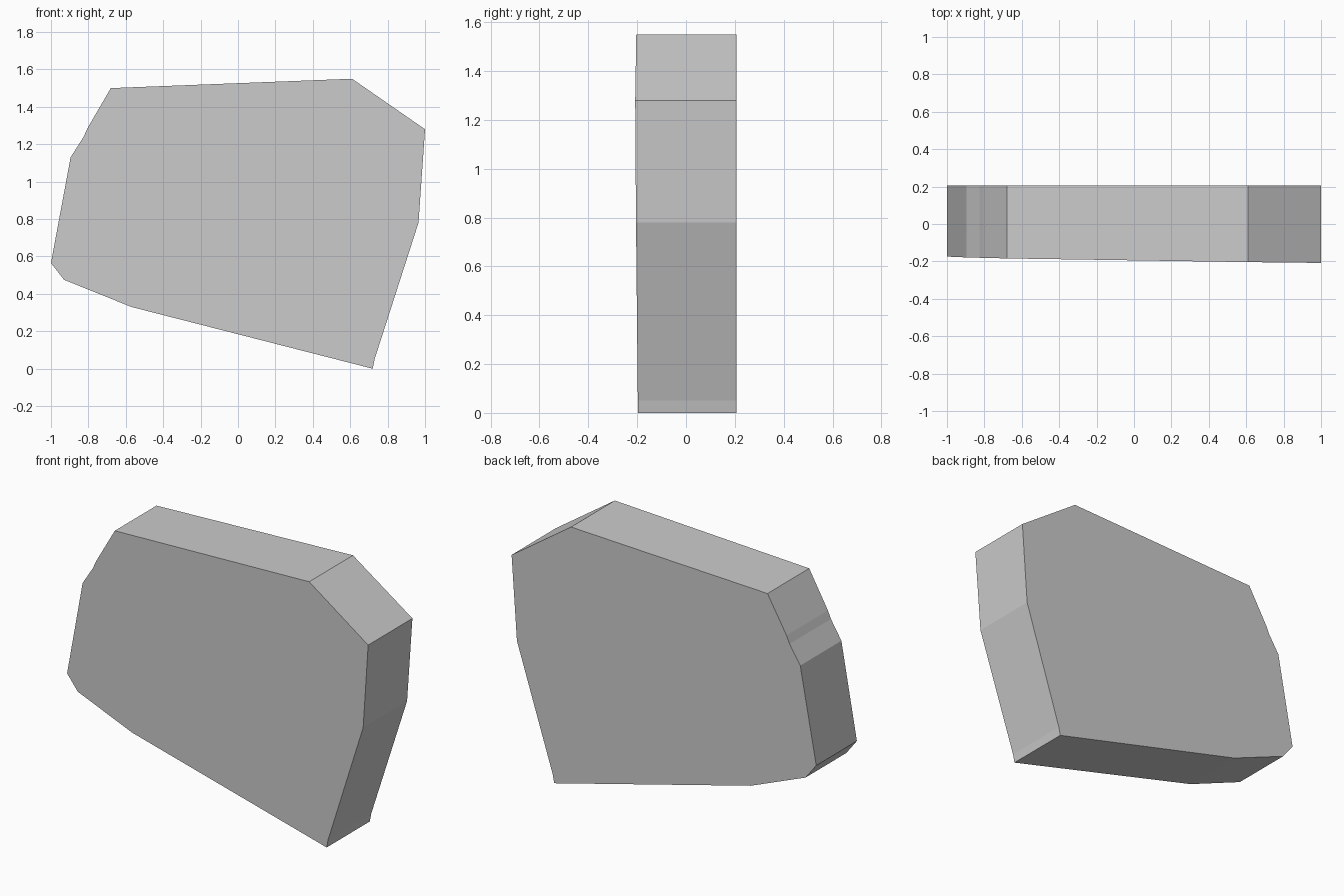
import bpy
import bmesh

cube = bpy.data.objects.get("Cube")
if cube:
    bpy.data.objects.remove(cube, do_unlink=True)

# Plain grey stone
stone = bpy.data.materials.new("light grey stone")
stone.use_nodes = True
grey = (0.6, 0.6, 0.6, 1)
stone.diffuse_color = grey
stone.node_tree.nodes["Principled BSDF"].inputs["Base Color"].default_value = grey

# Slab outline (x, z), clockwise from the upper left corner
OUTLINE = [(-0.68, 1.5), (0.61, 1.55), (1, 1.28), (0.965, 0.78),
           (0.73, 0.05), (0.72, 0), (-0.57, 0.33), (-0.93, 0.475),
           (-1, 0.565), (-0.895, 1.13), (-0.825, 1.24), (-0.805, 1.285)]
BACK = 0.207


def front_y(x, z):
    """Front face leans slightly, so the slab thins towards the right end."""
    return -0.186 - 0.015 * x - 0.0055 * z


# Flat back face, extruded forward onto the leaning front plane
bm = bmesh.new()
back = bm.faces.new([bm.verts.new((x, BACK, z)) for x, z in OUTLINE])
front = bmesh.ops.extrude_face_region(bm, geom=[back], use_keep_orig=True)
for v in front["geom"]:
    if isinstance(v, bmesh.types.BMVert):
        v.co.y = front_y(v.co.x, v.co.z)
bmesh.ops.recalc_face_normals(bm, faces=bm.faces)

mesh = bpy.data.meshes.new("stone_slab")
bm.to_mesh(mesh)
bm.free()
mesh.materials.append(stone)
slab = bpy.data.objects.new("stone_slab", mesh)
bpy.context.collection.objects.link(slab)
